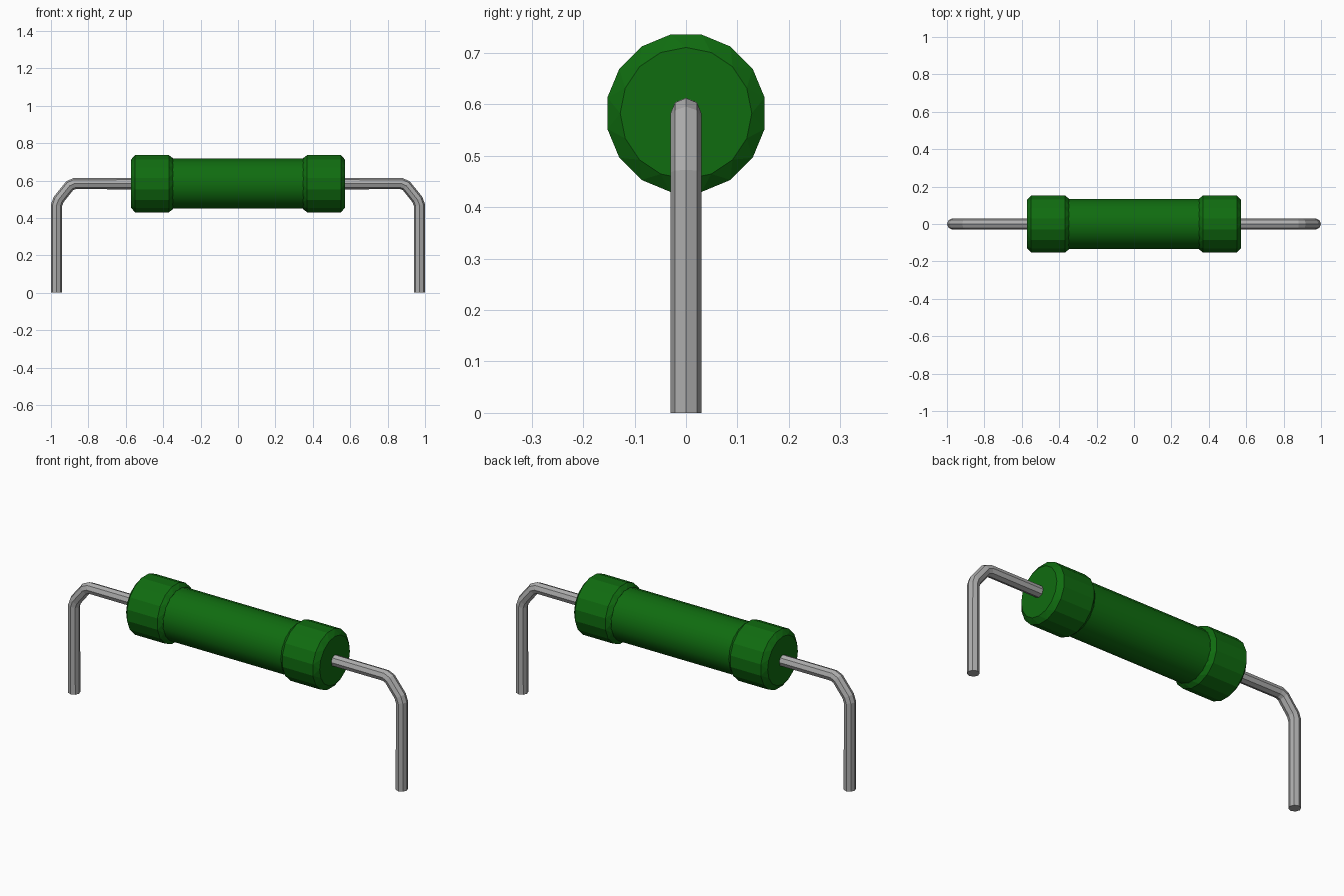
import bpy, bmesh, math

if "Cube" in bpy.data.objects:
    bpy.data.objects.remove(bpy.data.objects["Cube"], do_unlink=True)

AXIS_Z = 0.583   # height of the body axis
SIDES = 16


def material(name, rgb, rough):
    m = bpy.data.materials.new(name)
    m.use_nodes = True
    m.diffuse_color = (*rgb, 1)
    bsdf = m.node_tree.nodes["Principled BSDF"]
    bsdf.inputs["Base Color"].default_value = (*rgb, 1)
    bsdf.inputs["Roughness"].default_value = rough
    return m


green = material("green enamel", (0.005, 0.15, 0.005), 0.5)
grey = material("grey metal", (0.42, 0.42, 0.42), 0.5)


def lathe(name, rings, mat):
    """Turn (x, radius, twist in half steps) rings around the long axis."""
    bm = bmesh.new()
    loops = []
    for x, r, twist in rings:
        loop = []
        for i in range(SIDES):
            a = 2 * math.pi * (i + twist / 2) / SIDES
            loop.append(bm.verts.new((x, r * math.sin(a), AXIS_Z + r * math.cos(a))))
        loops.append(loop)
    for k in range(len(rings) - 1):
        p, q = loops[k], loops[k + 1]
        turn = rings[k + 1][2] - rings[k][2]
        for i in range(SIDES):
            j = (i + 1) % SIDES
            if turn == 0:
                bm.faces.new((p[i], p[j], q[j], q[i]))
            elif turn > 0:
                bm.faces.new((p[i], p[j], q[i]))
                bm.faces.new((p[j], q[j], q[i]))
            else:
                bm.faces.new((p[i], q[j], q[i]))
                bm.faces.new((p[i], p[j], q[j]))
    bm.faces.new(loops[0])
    bm.faces.new(loops[-1])
    bmesh.ops.recalc_face_normals(bm, faces=bm.faces)
    me = bpy.data.meshes.new(name)
    bm.to_mesh(me)
    bm.free()
    me.materials.append(mat)
    ob = bpy.data.objects.new(name, me)
    bpy.context.collection.objects.link(ob)
    return ob


def select_only(ob):
    bpy.ops.object.select_all(action='DESELECT')
    ob.select_set(True)
    bpy.context.view_layer.objects.active = ob


def wire(name, s):
    """Bent lead from inside the cap down to the ground."""
    path = [(0.56, AXIS_Z), (0.875, AXIS_Z), (0.90, 0.572),
            (0.96, 0.497), (0.97, 0.468), (0.97, 0)]
    cu = bpy.data.curves.new(name, 'CURVE')
    cu.dimensions = '3D'
    cu.bevel_depth = 0.03
    cu.bevel_resolution = 2      # eight-sided wire
    cu.use_fill_caps = True
    sp = cu.splines.new('POLY')
    sp.points.add(len(path) - 1)
    for pt, (x, z) in zip(sp.points, path):
        pt.co = (s * x, 0, z, 1)
    cu.materials.append(grey)
    ob = bpy.data.objects.new(name, cu)
    bpy.context.collection.objects.link(ob)
    select_only(ob)
    bpy.ops.object.convert(target='MESH')
    bpy.ops.object.shade_flat()


# Central body, smooth around its length
body = lathe("body", [(-0.352, 0.136, 1), (0.352, 0.136, 1)], green)
select_only(body)
bpy.ops.object.shade_smooth_by_angle(angle=math.radians(35))

# Chamfered end caps and bent leads, one per side
for side, s in (("left", 1), ("right", -1)):
    lathe(side + "_cap", [(s * 0.348, 0.136, 0), (s * 0.37, 0.156, 1),
                          (s * 0.55, 0.156, 1), (s * 0.573, 0.128, 0)], green)
    wire(side + "_lead", s)
